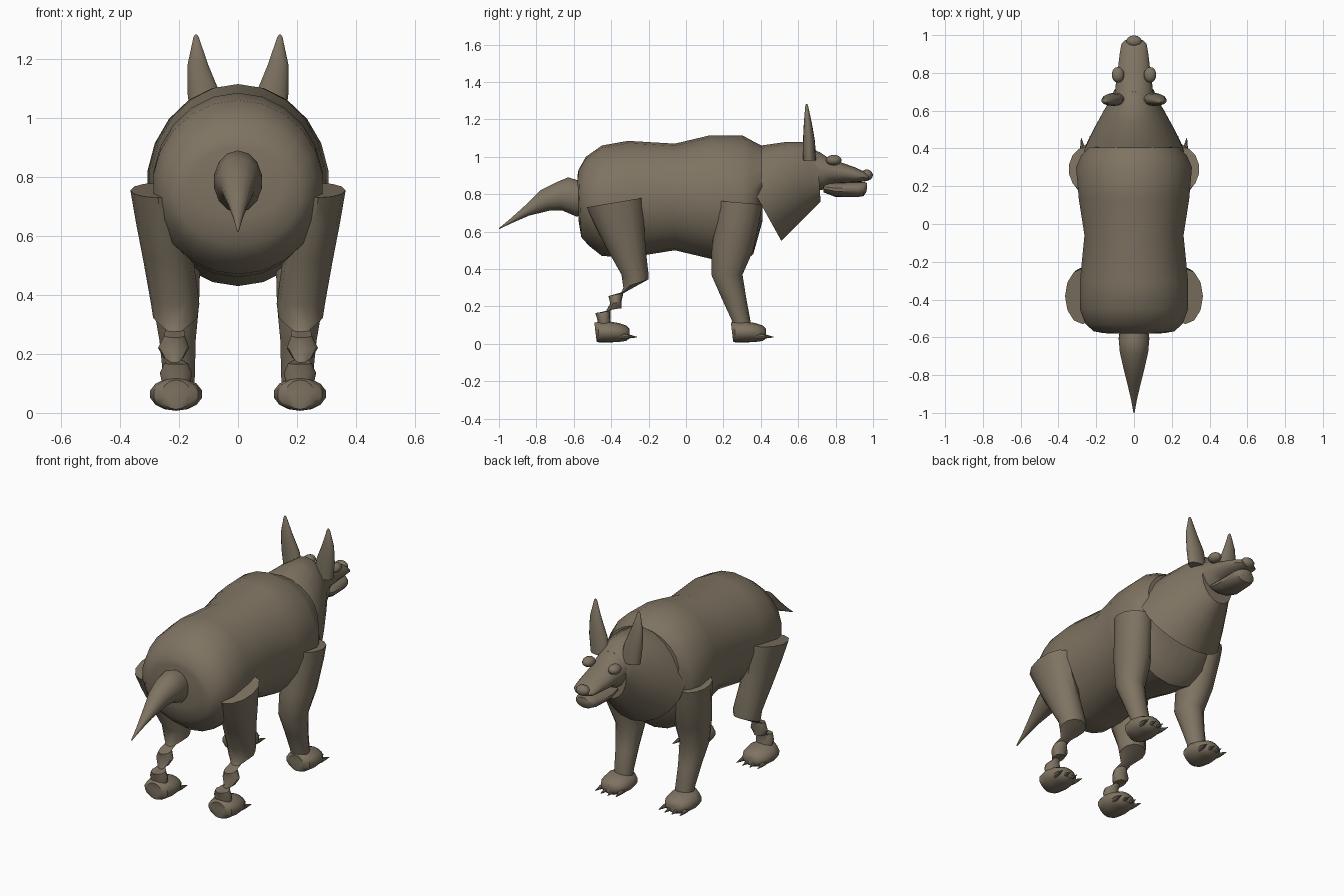
import bpy, bmesh, math
from mathutils import Vector

fur = bpy.data.materials.new("taupe_fur")
fur.diffuse_color = (0.21, 0.173, 0.122, 1)


def finish(name, bm, angle=40):
    """Turn a bmesh into a smooth-shaded object with sharp rims."""
    bmesh.ops.recalc_face_normals(bm, faces=bm.faces)
    mesh = bpy.data.meshes.new(name)
    bm.to_mesh(mesh)
    bm.free()
    ob = bpy.data.objects.new(name, mesh)
    bpy.context.collection.objects.link(ob)
    mesh.materials.append(fur)
    bpy.ops.object.select_all(action='DESELECT')
    ob.select_set(True)
    bpy.context.view_layer.objects.active = ob
    bpy.ops.object.shade_smooth_by_angle(angle=math.radians(angle))
    return ob


def loft(name, stations, seg=14, side=1, angle=40):
    """Oval rings; each station is y, z of two opposite rim points, centre x, half width."""
    bm = bmesh.new()
    rings = []
    for ya, za, yb, zb, cx, hw in stations:
        a, b = Vector((0, ya, za)), Vector((0, yb, zb))
        mid, half = (a + b) / 2, (a - b) / 2
        ring = []
        for i in range(seg):
            t = 2 * math.pi * i / seg
            p = mid + half * math.cos(t)
            p.x = side * (cx + hw * math.sin(t))
            ring.append(bm.verts.new(p))
        rings.append(ring)
    for r, s in zip(rings, rings[1:]):
        for i in range(seg):
            j = (i + 1) % seg
            bm.faces.new((r[i], r[j], s[j], s[i]))
    bm.faces.new(rings[0])
    bm.faces.new(rings[-1])
    return finish(name, bm, angle)


def ball(name, loc, size):
    bm = bmesh.new()
    bmesh.ops.create_uvsphere(bm, u_segments=14, v_segments=9, radius=1)
    for v in bm.verts:
        v.co = Vector(loc) + Vector([c * s for c, s in zip(v.co, size)])
    return finish(name, bm)


# Torso from rump to shoulders
loft("torso", [
    (-.58, .90, -.575, .66, 0, .16),
    (-.575, .93, -.56, .57, 0, .215),
    (-.535, 1.0, -.52, .525, 0, .26),
    (-.45, 1.06, -.45, .47, 0, .29),
    (-.31, 1.085, -.31, .46, 0, .29),
    (-.06, 1.07, -.06, .50, 0, .265),
    (.13, 1.115, .13, .455, 0, .295),
    (.30, 1.115, .30, .43, 0, .31),
    (.355, 1.085, .36, .48, 0, .285),
    (.405, 1.06, .41, .66, 0, .24)], seg=22)

# Neck with a slanted lower rim
loft("neck", [
    (.26, 1.00, .51, .55, 0, .265),
    (.40, 1.06, .555, .595, 0, .225),
    (.54, 1.08, .64, .68, 0, .165),
    (.64, 1.08, .695, .735, 0, .12),
    (.70, 1.03, .72, .76, 0, .105)], seg=20)

# Head, muzzle and jaw
loft("head", [
    (.67, 1.04, .69, .82, 0, .105),
    (.715, 1.025, .745, .825, 0, .10),
    (.76, .995, .765, .85, 0, .095),
    (.80, .98, .80, .855, 0, .09),
    (.90, .945, .90, .862, 0, .078),
    (.955, .92, .955, .868, 0, .068),
    (.975, .905, .975, .873, 0, .045)])
loft("lower_jaw", [
    (.735, .86, .735, .81, 0, .07),
    (.80, .862, .80, .785, 0, .077),
    (.92, .866, .92, .785, 0, .070),
    (.95, .866, .95, .79, 0, .060),
    (.968, .86, .966, .815, 0, .035)])
ball("nose", (0, .967, .902), (.042, .032, .03))

# Tail
loft("tail", [
    (-.55, .865, -.55, .69, 0, .075),
    (-.63, .89, -.585, .68, 0, .083),
    (-.69, .865, -.66, .712, 0, .077),
    (-.78, .82, -.73, .712, 0, .058),
    (-.865, .735, -.84, .685, 0, .034),
    (-.94, .668, -.925, .648, 0, .015),
    (-1.0, .618, -.998, .614, 0, .003)])


def paw(name, side, y):
    """Rounded paw with four claws; y is its heel."""
    x = .21
    loft(name, [
        (y, .112, y + .012, .012, x, .05),
        (y + .02, .118, y + .025, .007, x, .077),
        (y + .075, .12, y + .075, .007, x, .09),
        (y + .135, .11, y + .135, .01, x, .083),
        (y + .172, .097, y + .172, .016, x, .062),
        (y + .188, .08, y + .188, .03, x, .035)], side=side)
    for k, dx in enumerate((-.06, -.02, .02, .06)):
        c = y + .155 - abs(dx) * .3
        loft(f"{name}_claw_{k + 1}", [
            (c, .058, c, .026, x + dx, .014),
            (c + .03, .052, c + .03, .028, x + dx * 1.05, .012),
            (c + .078, .038, c + .078, .034, x + dx * 1.15, .002)],
            seg=8, side=side)


for side, tag in ((-1, "left"), (1, "right")):
    # Ears and eyes
    loft(f"ear_{tag}", [
        (.625, .98, .695, .98, .10, .06),
        (.625, 1.08, .69, 1.08, .115, .057),
        (.63, 1.18, .673, 1.18, .136, .036),
        (.638, 1.275, .652, 1.275, .142, .009),
        (.643, 1.283, .647, 1.283, .142, .003)], side=side)
    ball(f"eye_{tag}", (side * .085, .79, .982), (.034, .042, .028))

    # Front leg
    loft(f"front_leg_{tag}", [
        (.17, .765, .41, .745, .248, .098),
        (.165, .68, .395, .67, .24, .10),
        (.138, .52, .36, .50, .222, .096),
        (.135, .37, .302, .37, .21, .08),
        (.19, .245, .322, .245, .205, .063),
        (.245, .125, .345, .12, .20, .055),
        (.25, .08, .345, .08, .20, .05)], side=side)
    paw(f"front_paw_{tag}", side, .24)

    # Hind thigh narrowing into a pinched, zigzag hock
    loft(f"hind_leg_{tag}", [
        (-.53, .73, -.235, .78, .272, .093),
        (-.49, .64, -.225, .65, .258, .088),
        (-.43, .52, -.215, .50, .235, .085),
        (-.345, .37, -.20, .37, .213, .082),
        (-.335, .30, -.20, .345, .213, .075),
        (-.345, .275, -.30, .29, .215, .032),
        (-.415, .255, -.335, .27, .215, .035),
        (-.405, .215, -.345, .225, .218, .053),
        (-.425, .18, -.345, .19, .218, .032),
        (-.425, .17, -.395, .19, .215, .022),
        (-.485, .165, -.405, .172, .21, .04),
        (-.475, .135, -.405, .135, .21, .055),
        (-.47, .09, -.40, .09, .21, .045)], seg=12, side=side)
    paw(f"hind_paw_{tag}", side, -.49)
